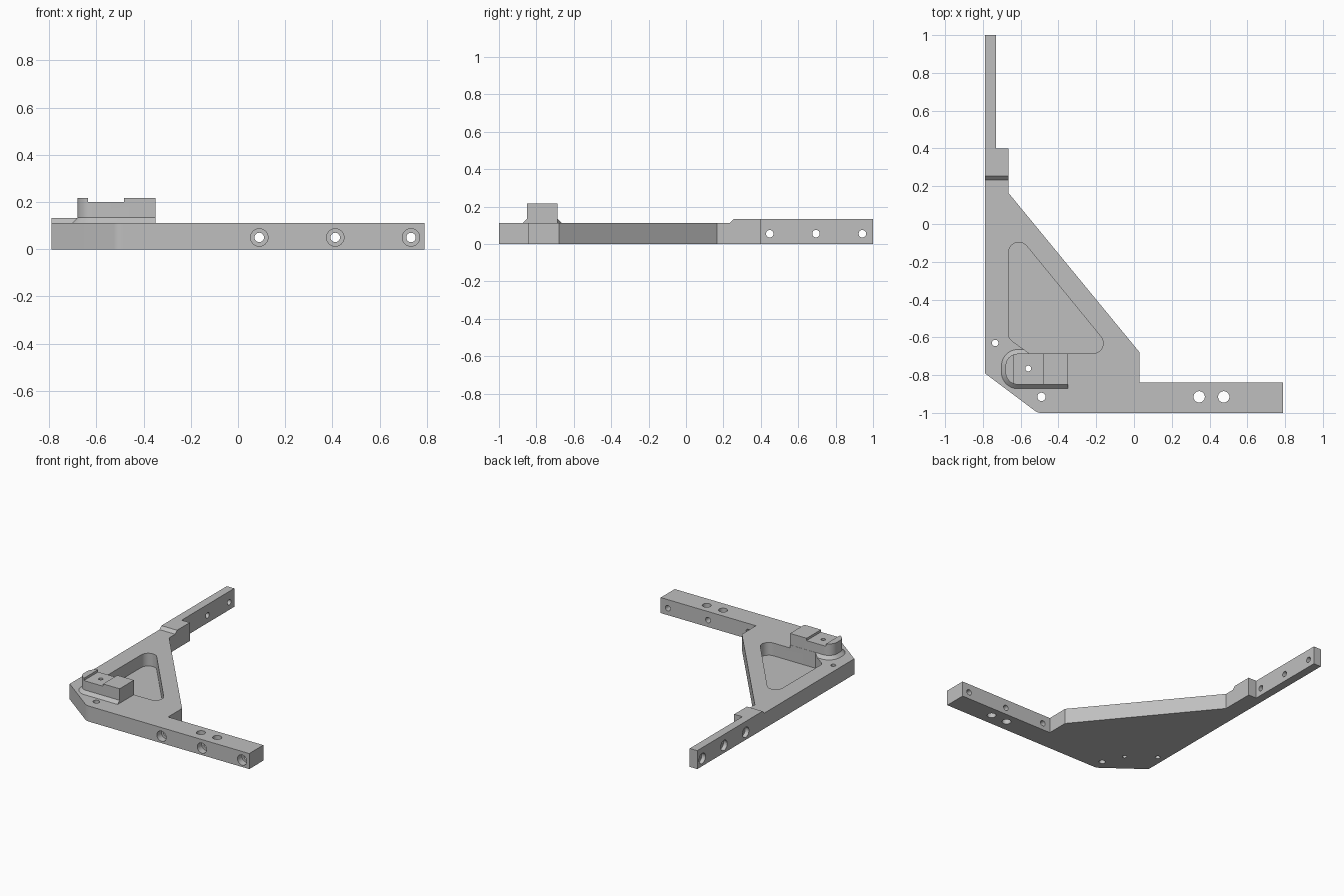
import bpy, bmesh, math
from mathutils import Vector

if "Cube" in bpy.data.objects:
    bpy.data.objects.remove(bpy.data.objects["Cube"])

grey = bpy.data.materials.new("plain grey")
grey.use_nodes = True
grey.diffuse_color = (0.52, 0.52, 0.52, 1)
grey.node_tree.nodes["Principled BSDF"].inputs["Base Color"].default_value = grey.diffuse_color


def rounded(corners, steps=10):
    """Polygon from (x, y, radius) corners, each filleted by its radius."""
    pts = []
    for i, (x, y, r) in enumerate(corners):
        p = Vector((x, y))
        if r == 0:
            pts.append(p)
            continue
        a = (Vector(corners[i - 1][:2]) - p).normalized()
        b = (Vector(corners[(i + 1) % len(corners)][:2]) - p).normalized()
        half = a.angle(b) / 2
        centre = p + (a + b).normalized() * r / math.sin(half)
        t = r / math.tan(half)
        start, end = p + a * t - centre, p + b * t - centre
        for k in range(steps + 1):
            d = start.slerp(end, k / steps)
            pts.append(centre + d.normalized() * r)
    return pts


def loft(name, rings):
    """Solid through rings of 3D points, capped at both ends."""
    bm = bmesh.new()
    loops = [[bm.verts.new(p) for p in ring] for ring in rings]
    n = len(loops[0])
    for low, high in zip(loops, loops[1:]):
        for i in range(n):
            j = (i + 1) % n
            bm.faces.new((low[i], low[j], high[j], high[i]))
    bm.faces.new(loops[0][::-1])
    bm.faces.new(loops[-1])
    bmesh.ops.recalc_face_normals(bm, faces=bm.faces)
    mesh = bpy.data.meshes.new(name)
    bm.to_mesh(mesh)
    bm.free()
    mesh.materials.append(grey)
    obj = bpy.data.objects.new(name, mesh)
    bpy.context.collection.objects.link(obj)
    return obj


def prism(name, pts, z0, z1):
    return loft(name, [[(p[0], p[1], z) for p in pts] for z in (z0, z1)])


def rod(axis, centre, r, start, end):
    """Cylinder along an axis; centre holds the other two coordinates in order."""
    def ring(at):
        out = []
        for k in range(32):
            a = math.tau * k / 32
            c = [centre[0] + r * math.cos(a), centre[1] + r * math.sin(a)]
            c.insert("xyz".index(axis), at)
            out.append(c)
        return out
    return loft("hole_cutter", [ring(start), ring(end)])


def combine(target, tool, operation="DIFFERENCE"):
    mod = target.modifiers.new(tool.name, "BOOLEAN")
    mod.operation, mod.solver, mod.object = operation, "EXACT", tool
    tool.hide_render = True
    bpy.context.view_layer.objects.active = target
    bpy.ops.object.modifier_apply(modifier=mod.name)
    bpy.data.objects.remove(tool)


# Bracket plate with both arms
bracket = prism("corner_bracket", rounded([
    (-0.79, 1, 0), (-0.79, -0.79, 0), (-0.51, -1, 0.06), (0.79, -1, 0),
    (0.79, -0.84, 0), (0.03, -0.84, 0), (0.03, -0.68, 0), (-0.665, 0.165, 0),
    (-0.665, 0.4, 0), (-0.73, 0.4, 0), (-0.73, 1, 0)]), 0, 0.133)

# Lower the plate, leaving a sloped step to the taller arm
step = [(-1.1, 0.112), (0.234, 0.112), (0.276, 0.154), (-1.1, 0.154)]
combine(bracket, loft("step_cutter", [[(x, y, z) for y, z in step] for x in (-1, 1)]))


# Raised block with a flared foot and a rounded end
def block_ring(grow, z):
    x, y0, y1, r = -0.68 - grow, -0.85 - grow, -0.6865 + grow, 0.065 + grow
    return [(p.x, p.y, z) for p in rounded(
        [(x, y0, r), (-0.35, y0, 0), (-0.35, y1, 0), (x, y1, r)])]


block = loft("raised_block", [block_ring(0.022, 0.08), block_ring(0.022, 0.112),
                              block_ring(0, 0.134), block_ring(0, 0.217)])
combine(block, prism("notch_cutter", [(-0.635, -0.95), (-0.482, -0.95),
                                      (-0.482, -0.6), (-0.635, -0.6)], 0.2, 0.3))
combine(bracket, block, "UNION")

# Triangular pocket
combine(bracket, prism("pocket_cutter", rounded([
    (-0.665, 0.002, 0.055), (-0.665, -0.605, 0.05), (-0.553, -0.686, 0),
    (-0.102, -0.686, 0.055)]), 0.02, 0.3))

# Vertical holes
for x, y, r in [(0.345, -0.915, 0.03), (0.475, -0.915, 0.03), (-0.735, -0.63, 0.017),
                (-0.49, -0.915, 0.022), (-0.56, -0.765, 0.015)]:
    combine(bracket, rod("z", (x, y), r, -0.1, 0.4))

# Counterbored holes through the front arm
for x in (0.09, 0.412, 0.733):
    combine(bracket, rod("y", (x, 0.05), 0.02, -1.1, -0.78))
    combine(bracket, rod("y", (x, 0.05), 0.037, -1.1, -0.95))

# Counterbored holes through the side arm
for y in (0.448, 0.695, 0.943):
    combine(bracket, rod("x", (y, 0.055), 0.02, -0.9, -0.6))
    combine(bracket, rod("x", (y, 0.055), 0.037, -0.9, -0.76))

bpy.ops.object.select_all(action="DESELECT")
bracket.select_set(True)
bpy.context.view_layer.objects.active = bracket
bpy.ops.object.shade_smooth_by_angle(angle=math.radians(25))
